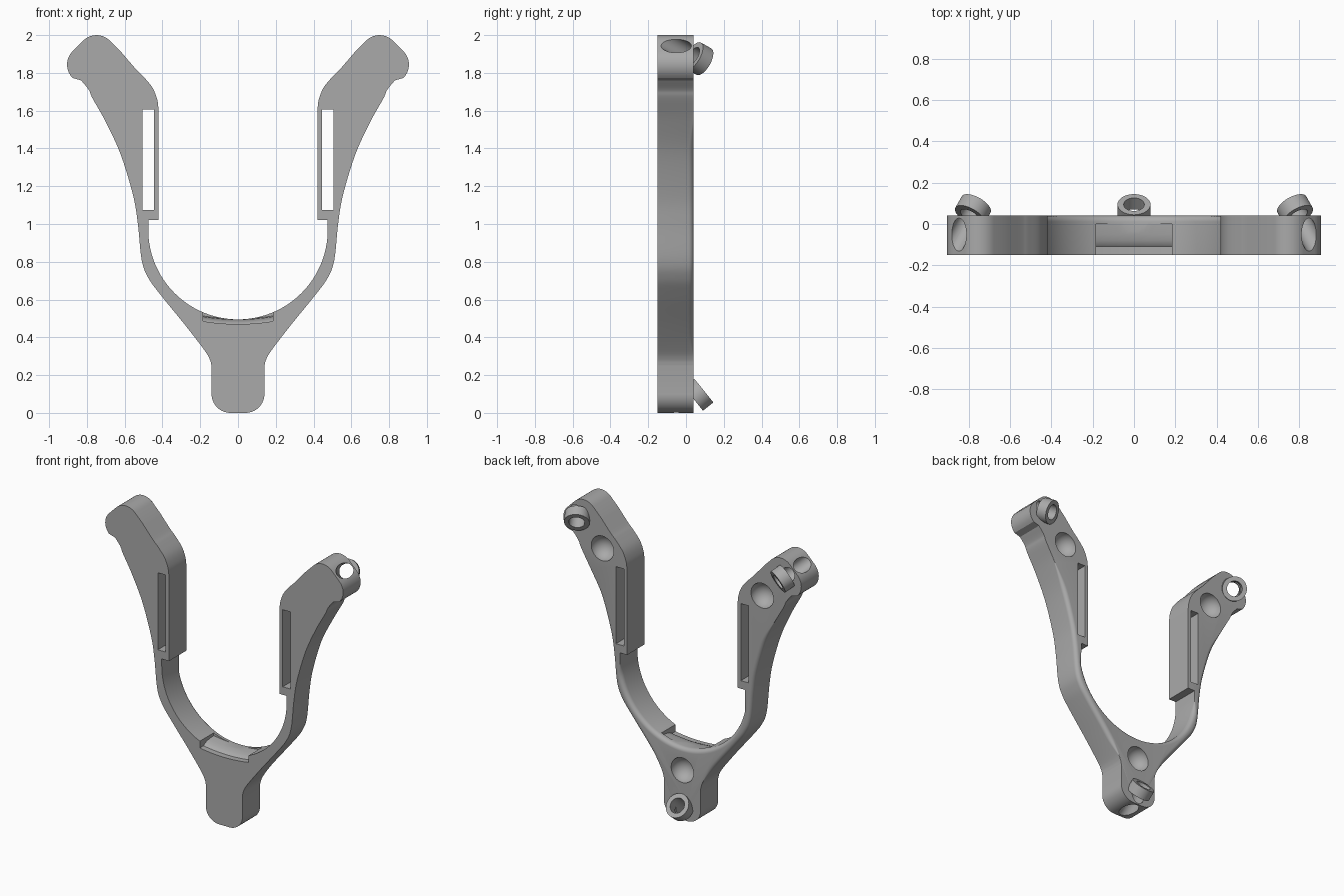
import bpy, bmesh
from math import sin, cos, pi, radians
from mathutils import Vector, Matrix

if "Cube" in bpy.data.objects:
    bpy.data.objects.remove(bpy.data.objects["Cube"])

FRONT, BACK = -0.15, 0.04
grey = bpy.data.materials.new("plain grey")
grey.use_nodes = True
grey.diffuse_color = (0.4, 0.4, 0.4, 1)
grey.node_tree.nodes["Principled BSDF"].inputs["Base Color"].default_value = (0.4, 0.4, 0.4, 1)


def finish(bm, name):
    bmesh.ops.recalc_face_normals(bm, faces=bm.faces)
    mesh = bpy.data.meshes.new(name)
    bm.to_mesh(mesh)
    bm.free()
    mesh.materials.append(grey)
    ob = bpy.data.objects.new(name, mesh)
    bpy.context.collection.objects.link(ob)
    return ob


def loft(rings, name):
    """Closed solid through rings of equal length."""
    bm = bmesh.new()
    loops = [[bm.verts.new(p) for p in ring] for ring in rings]
    n = len(loops[0])
    for a, b in zip(loops, loops[1:]):
        for i in range(n):
            j = (i + 1) % n
            bm.faces.new((a[i], a[j], b[j], b[i]))
    bm.faces.new(loops[0])
    bm.faces.new(loops[-1])
    return finish(bm, name)


def rod(name, radius, start, end, segments=48):
    bm = bmesh.new()
    d = end - start
    turn = d.to_track_quat('Z', 'Y').to_matrix().to_4x4()
    bmesh.ops.create_cone(bm, cap_ends=True, segments=segments, radius1=radius, radius2=radius,
                          depth=d.length, matrix=Matrix.Translation((start + end) / 2) @ turn)
    return finish(bm, name)


def ball(name, radius, centre):
    bm = bmesh.new()
    bmesh.ops.create_uvsphere(bm, u_segments=48, v_segments=24, radius=radius,
                              matrix=Matrix.Translation(centre))
    return finish(bm, name)


def box(name, lo, hi):
    bm = bmesh.new()
    lo, hi = Vector(lo), Vector(hi)
    bmesh.ops.create_cube(bm, size=1, matrix=Matrix.Translation((lo + hi) / 2)
                          @ Matrix.Diagonal((*(hi - lo), 1)))
    return finish(bm, name)


def cut(target, cutter):
    mod = target.modifiers.new("cut", 'BOOLEAN')
    mod.operation, mod.solver, mod.object = 'DIFFERENCE', 'EXACT', cutter
    bpy.context.view_layer.objects.active = target
    bpy.ops.object.modifier_apply(modifier=mod.name)


def spline(points, steps=6):
    """Smooth curve through the points."""
    p = [Vector(q) for q in points]
    p = [2 * p[0] - p[1]] + p + [2 * p[-1] - p[-2]]
    out = []
    for a, b, c, d in zip(p, p[1:], p[2:], p[3:]):
        for k in range(steps):
            t = k / steps
            out.append(0.5 * (2 * b + (c - a) * t + (2 * a - 5 * b + 4 * c - d) * t * t
                              + (3 * b - a - 3 * c + d) * t ** 3))
    return out + [p[-2]]


def arc(cx, cz, r, a0, a1, n):
    return [Vector((cx + r * cos(radians(a0 + (a1 - a0) * i / n)),
                    cz + r * sin(radians(a0 + (a1 - a0) * i / n)))) for i in range(n + 1)]


def ramp(v, a, b):
    t = min(max((v - a) / (b - a), 0), 1)
    return t * t * (3 - 2 * t)


# Frame outline, left half: foot, outer flank, arm tip, inner edge, bowl
ROUND = 0.028
foot = arc(0.04, 0.1, 0.1, -90, 0, 10)
flank = spline([(0.14, 0.25), (0.15, 0.285), (0.18, 0.335), (0.28, 0.465), (0.41, 0.625),
                (0.475, 0.715), (0.51, 0.81), (0.53, 1.0), (0.555, 1.15), (0.62, 1.365),
                (0.70, 1.54), (0.77, 1.665), (0.79, 1.71), (0.83, 1.76)])
tip = arc(0.805, 1.844, 0.1, -45, 45, 10) + arc(0.749, 1.9, 0.1, 45, 135, 10)
inner = spline([(0.62, 1.912), (0.545, 1.825), (0.51, 1.79), (0.455, 1.725), (0.428, 1.66), (0.42, 1.6)])
step = [Vector((0.42, 1.02)), Vector((0.475, 1.02))]
bowl = arc(0, 0.97, 0.475, 0, -90, 32)

half = [(p, 0) for p in foot]
half += [(p, ROUND * ramp(p.y, 0.27, 0.42) * (1 - ramp(p.y, 1.35, 1.6))) for p in flank]
half += [(p, 0) for p in tip + inner + step]
half += [(p, ROUND * (1 - ramp(p.y, 0.85, 0.97))) for p in bowl]
mirrored = [(Vector((-p.x, p.y)), r) for p, r in reversed(half[:-1])]
outline = half + mirrored


def ring(angle):
    """Outline at one stage of the rounded back edge."""
    pts = []
    for i, (p, r) in enumerate(outline):
        t = (outline[(i + 1) % len(outline)][0] - outline[i - 1][0]).normalized()
        inset = r * (1 - cos(angle))
        pts.append((p.x - t.y * inset, BACK - 0.001 * (1 - sin(angle)) - r * (1 - sin(angle)),
                    p.y + t.x * inset))
    return pts


frame = loft([[(p.x, FRONT, p.y) for p, r in outline]] + [ring(pi / 2 * k / 6) for k in range(7)], "frame")

helpers = []

# Strap slots
for s in (-1, 1):
    xs = sorted((s * 0.445, s * 0.505))
    helpers.append(box("slot_cutter", (xs[0], -0.3, 1.075), (xs[1], 0.3, 1.605)))

# Shallow ledge in the front of the bowl
ledge = [(-0.2, 0.47), (-0.11, 0.47), (-0.10, 0.479), (-0.08, 0.487), (-0.05, 0.494),
         (0.0, 0.498), (0.0, 0.7), (-0.2, 0.7)]
helpers.append(loft([[(x, y, z + 0.45 * x * x) for y, z in ledge]
                     for x in [0.185 * k / 8 for k in range(-8, 9)]], "ledge_cutter"))

# Angled tube, bore and round magnet dimple at each of the three ends
diag = Vector((1, 0, 1)).normalized()
ends = {"bottom": (Vector((0, 0, 0)), Vector((0, 0, -1))),
        "left": (Vector((0.848, 0, 1.943)), diag),
        "right": (Vector((-0.848, 0, 1.943)), Vector((-diag.x, 0, diag.z)))}
tubes = []
for name, (end, out) in ends.items():
    back = Vector((0, 1, 0))
    axis = (back * 0.78 - out * 0.625).normalized()
    base = end - out * 0.074 + back * BACK
    tube = rod(name + "_tube", 0.08, base, base + axis * 0.07)
    bore = rod("bore_cutter", 0.05, base - axis * 0.3, base + axis * 0.2)
    cut(tube, bore)
    tubes.append(tube)
    helpers += [bore, ball("dimple_cutter", 0.085, end - out * 0.34 + back * BACK)]

for h in helpers:
    cut(frame, h)
for h in helpers:
    bpy.data.objects.remove(h)

# Smooth curved walls, crisp rims
for ob in [frame] + tubes:
    bpy.ops.object.select_all(action='DESELECT')
    ob.select_set(True)
    bpy.context.view_layer.objects.active = ob
    bpy.ops.object.shade_smooth_by_angle(angle=radians(30))
